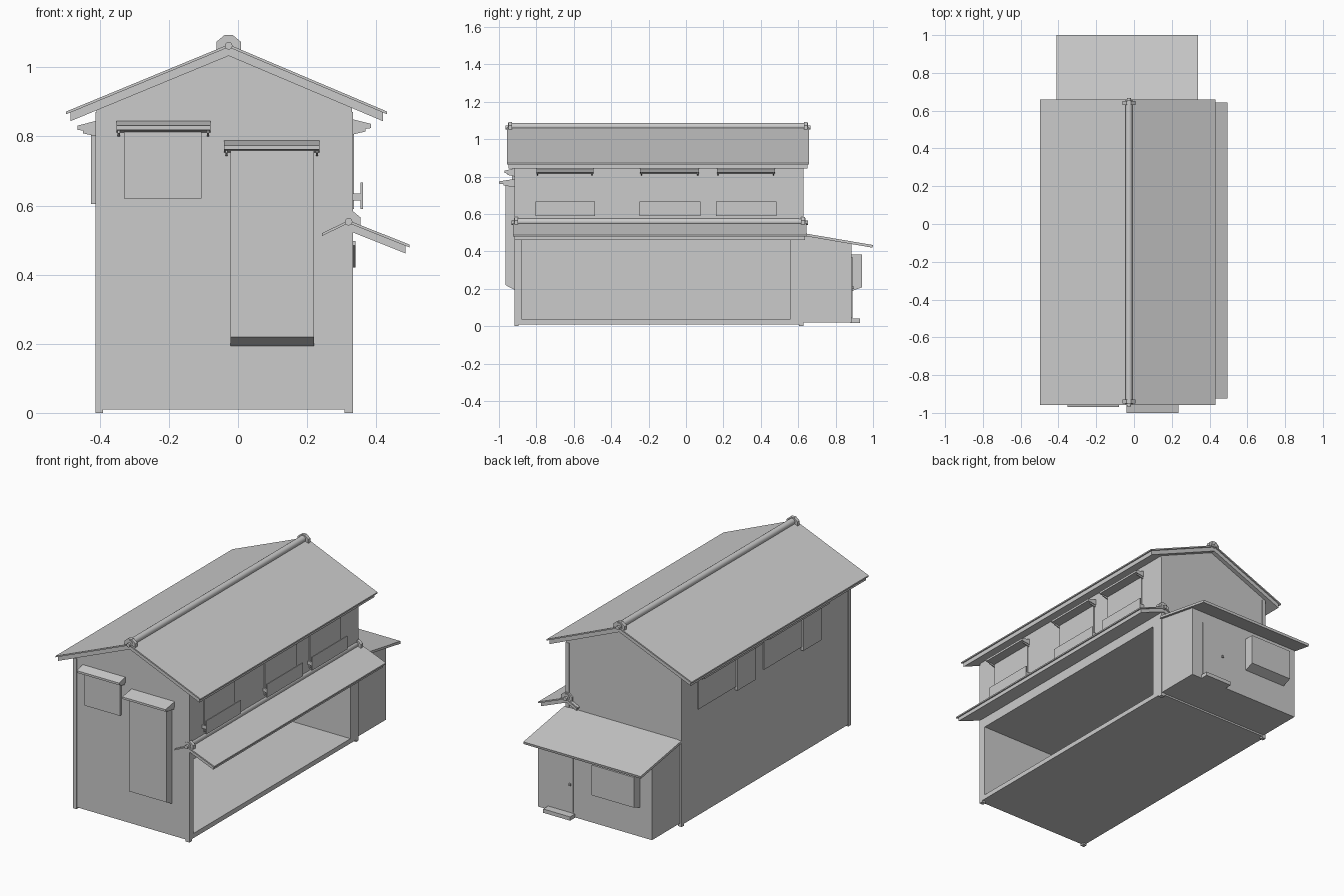
import bpy, bmesh, math

cube = bpy.data.objects.get("Cube")
if cube:
    bpy.data.objects.remove(cube, do_unlink=True)

grey = bpy.data.materials.new("plain_grey")
grey.use_nodes = True
COLOUR = (0.6, 0.6, 0.6, 1)
grey.diffuse_color = COLOUR
grey.node_tree.nodes["Principled BSDF"].inputs["Base Color"].default_value = COLOUR


def prism(name, points, axis, a, b):
    """Extrude a profile from a to b; points are (x, z) along y, or (y, z) along x."""
    bm = bmesh.new()
    place = (lambda p, t: (p[0], t, p[1])) if axis == "y" else (lambda p, t: (t, p[0], p[1]))
    ends = [[bm.verts.new(place(p, t)) for p in points] for t in (a, b)]
    n = len(points)
    for ring in ends:
        bm.faces.new(ring)
    for i in range(n):
        j = (i + 1) % n
        bm.faces.new((ends[0][i], ends[0][j], ends[1][j], ends[1][i]))
    bmesh.ops.recalc_face_normals(bm, faces=bm.faces)
    mesh = bpy.data.meshes.new(name)
    bm.to_mesh(mesh)
    bm.free()
    mesh.materials.append(grey)
    ob = bpy.data.objects.new(name, mesh)
    bpy.context.collection.objects.link(ob)
    return ob


def box(name, x, y, z):
    return prism(name, [(x[0], z[0]), (x[1], z[0]), (x[1], z[1]), (x[0], z[1])], "y", *y)


def rod(name, x, z, r, a, b, sides=16):
    pts = [(x + r * math.cos(i * math.tau / sides), z + r * math.sin(i * math.tau / sides))
           for i in range(sides)]
    ob = prism(name, pts, "y", a, b)
    bpy.ops.object.select_all(action="DESELECT")
    ob.select_set(True)
    bpy.context.view_layer.objects.active = ob
    bpy.ops.object.shade_smooth_by_angle(angle=math.radians(40))
    return ob


# Wall limits
LEFT, RIGHT, FRONT, BACK = 0.33, -0.41, -0.915, 0.625
RIDGE = -0.027

# Main house with the open stall cut from its side
house = prism("house_walls", [(RIGHT, 0.01), (LEFT, 0.01), (LEFT, 0.885), (RIDGE, 1.035),
                              (RIGHT, 0.875)], "y", FRONT, BACK)
cutter = box("stall_cutter", (RIGHT + 0.02, 0.5), (-0.877, 0.556), (0.037, 0.465))
cutter.hide_render = True
cut = house.modifiers.new("stall", "BOOLEAN")
cut.operation, cut.object, cut.solver = "DIFFERENCE", cutter, "EXACT"
bpy.context.view_layer.objects.active = house
bpy.ops.object.modifier_apply(modifier="stall")
bpy.data.objects.remove(cutter, do_unlink=True)

# Corner posts
for side, xs in (("right", (RIGHT - 0.002, RIGHT + 0.02)), ("left", (LEFT - 0.022, LEFT + 0.002))):
    for end, ys in (("front", (FRONT - 0.003, FRONT + 0.02)), ("back", (BACK - 0.02, BACK + 0.003))):
        box(f"{end}_{side}_post", xs, ys, (0, 0.87))


def gable_roof(name, eave_a, apex, eave_b, thick, a, b):
    """Thin tile layer over a thicker, slightly inset board layer, with a ridge roll."""
    def layer(label, top, bottom, inset, y0, y1):
        def along(eave):
            k = inset / abs(eave[0] - apex[0])
            return tuple(e + (p - e) * k for e, p in zip(eave, apex))
        line = [along(eave_a), apex, along(eave_b)]
        pts = [(x, z - top) for x, z in line] + [(x, z - bottom) for x, z in reversed(line)]
        prism(f"{name}_{label}", pts, "y", y0, y1)
    layer("tiles", 0, 0.008, 0, a, b)
    layer("boards", 0.008, thick, 0.012, a + 0.008, b - 0.008)
    x, z = apex
    rod(f"{name}_ridge_roll", x, z + 0.002, 0.019, a + 0.005, b - 0.005)
    cap = [(-0.035, -0.016), (-0.035, 0.008), (-0.012, 0.027), (0.012, 0.027),
           (0.035, 0.008), (0.035, -0.016), (0, 0)]
    for end, t, s in (("front", a, 1), ("back", b, -1)):
        prism(f"{name}_{end}_ridge_cap", [(x + u, z + v) for u, v in cap], "y",
              t + 0.008 * s, t + 0.028 * s)
        rod(f"{name}_{end}_ridge_peg", x, z - 0.004, 0.011, t - 0.008 * s, t + 0.03 * s, 12)


gable_roof("main_roof", (-0.497, 0.872), (RIDGE, 1.066), (0.431, 0.872), 0.033, -0.958, 0.658)
gable_roof("stall_roof", (0.243, 0.52), (0.32, 0.557), (0.496, 0.487), 0.03, -0.925, 0.643)


def awning(name, face, a, b, z, depth):
    """Small sloping hood on a wall, with a bracket under each end."""
    wall, sign, axis = {"front": (FRONT, -1, "x"), "left": (LEFT, 1, "y"),
                        "right": (RIGHT, -1, "y")}[face]
    hood = [(0, z), (depth, z - 0.014), (depth, z - 0.026), (0, z - 0.034)]
    prism(name, [(wall + sign * d, h) for d, h in hood], axis, a, b)
    arm = [(0, z - 0.03), (depth * 0.7, z - 0.024), (depth * 0.7, z - 0.036), (0, z - 0.045)]
    for i, t in enumerate((a + 0.004, b - 0.01)):
        prism(f"{name}_bracket_{i + 1}", [(wall + sign * d, h) for d, h in arm], axis, t, t + 0.006)


# Front window and tall bay with a slanted sill
box("front_window", (-0.33, -0.105), (FRONT - 0.015, FRONT), (0.62, 0.815))
awning("front_window_awning", "front", -0.352, -0.08, 0.845, 0.055)
prism("front_bay", [(FRONT, 0.193), (-0.965, 0.22), (-0.965, 0.765), (FRONT, 0.78)],
      "x", -0.022, 0.22)
awning("front_bay_awning", "front", -0.04, 0.236, 0.788, 0.085)

# Upper windows over the stall, each with a railing panel
for i, (a, b) in enumerate(((-0.80, -0.495), (-0.245, 0.07), (0.165, 0.475))):
    n = i + 1
    box(f"left_window_{n}", (LEFT, LEFT + 0.006), (a + 0.012, b - 0.012), (0.59, 0.82))
    awning(f"left_awning_{n}", "left", a, b, 0.85, 0.055)
    box(f"railing_panel_{n}", (0.355, 0.361), (a - 0.004, b + 0.008), (0.59, 0.667))
    for k, t in enumerate((a, b - 0.004)):
        box(f"railing_bracket_{n}_{k + 1}", (LEFT, 0.357), (t, t + 0.008), (0.615, 0.635))

# Windows with a sliding shutter on the plain side
for i, a in enumerate((-0.63, -0.03)):
    n = i + 1
    box(f"right_window_{n}", (RIGHT - 0.006, RIGHT), (a, a + 0.51), (0.625, 0.82))
    box(f"right_shutter_{n}", (RIGHT - 0.016, RIGHT), (a, a + 0.166), (0.605, 0.82))
    awning(f"right_awning_{n}", "right", a - 0.015, a + 0.525, 0.845, 0.055)

# Lean-to at the back
REAR = 0.885
prism("lean_to_walls", [(BACK - 0.02, 0.02), (REAR, 0.02), (REAR, 0.448), (BACK - 0.02, 0.488)],
      "x", RIGHT + 0.008, LEFT - 0.004)
prism("lean_to_roof", [(BACK, 0.498), (1.0, 0.434), (0.997, 0.42), (BACK, 0.484)],
      "x", RIGHT, 0.34)
box("back_door", (0.10, 0.255), (REAR, REAR + 0.005), (0.045, 0.37))
box("door_knob", (0.112, 0.122), (REAR, REAR + 0.014), (0.2, 0.212))
box("door_step", (0.09, 0.262), (REAR - 0.005, 0.93), (0.018, 0.04))
prism("back_window_bay", [(REAR, 0.187), (0.94, 0.208), (0.94, 0.383), (REAR, 0.383)],
      "x", -0.325, -0.055)
